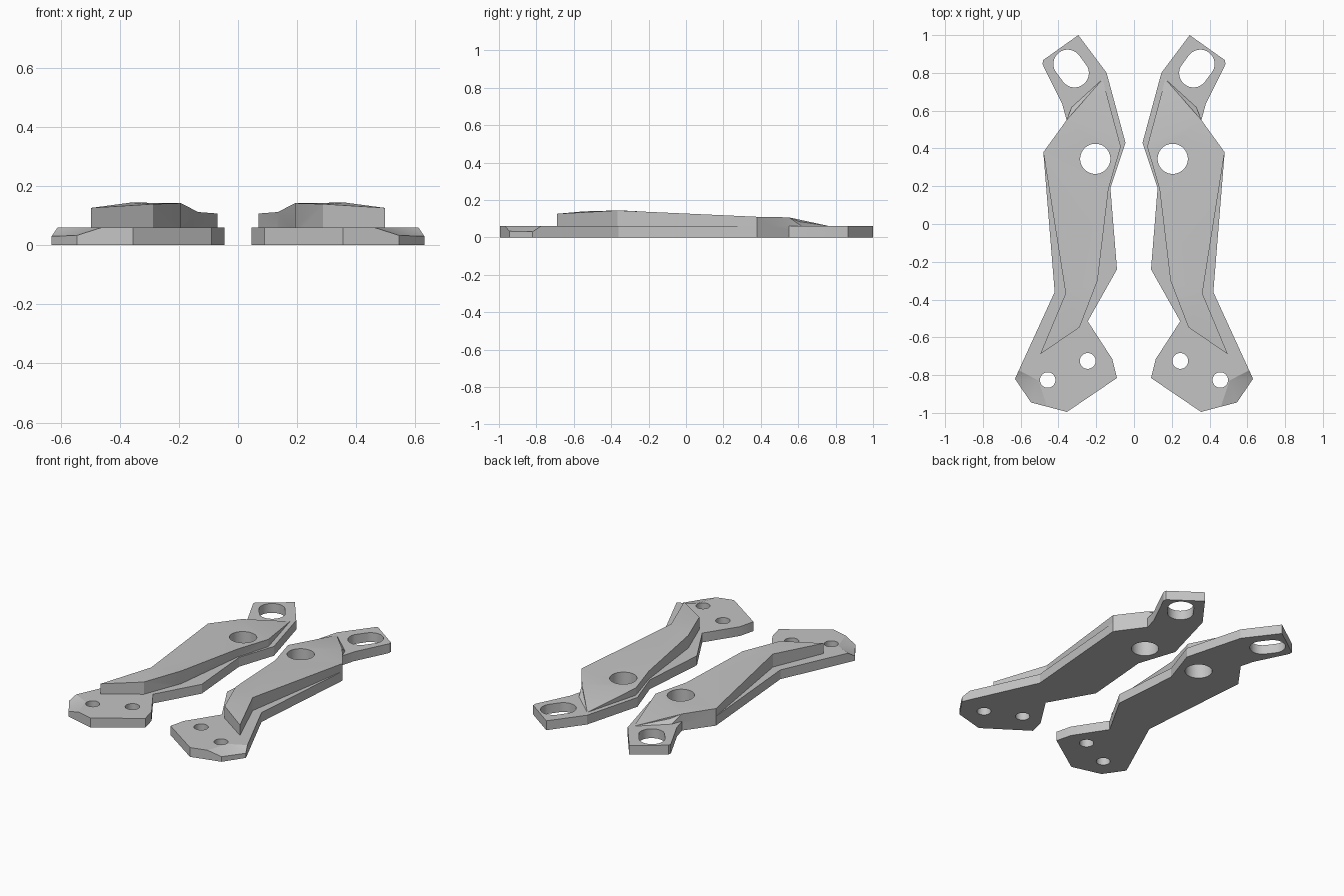
import bpy, bmesh, math
from mathutils import Vector, Matrix

cube = bpy.data.objects.get("Cube")
if cube:
    bpy.data.objects.remove(cube, do_unlink=True)

grey = bpy.data.materials.new("plain grey")
grey.use_nodes = True
tone = (0.55, 0.55, 0.55, 1)
grey.diffuse_color = tone
grey.node_tree.nodes["Principled BSDF"].inputs["Base Color"].default_value = tone


def prism(name, bottom, top, top_faces):
    """Closed solid from two matching loops, with chosen faces on top."""
    bm = bmesh.new()
    low = [bm.verts.new(p) for p in bottom]
    high = [bm.verts.new(p) for p in top]
    n = len(bottom)
    bm.faces.new(low)
    for i in range(n):
        j = (i + 1) % n
        bm.faces.new((low[i], low[j], high[j], high[i]))
    extra = {}
    for face in top_faces:
        verts = []
        for k in face:
            if isinstance(k, int):
                verts.append(high[k])
            else:
                if k not in extra:
                    extra[k] = bm.verts.new(k)
                verts.append(extra[k])
        bm.faces.new(verts)
    bmesh.ops.triangulate(bm, faces=bm.faces[:])
    bmesh.ops.recalc_face_normals(bm, faces=bm.faces[:])
    mesh = bpy.data.meshes.new(name)
    bm.to_mesh(mesh)
    bm.free()
    mesh.materials.append(grey)
    ob = bpy.data.objects.new(name, mesh)
    bpy.context.collection.objects.link(ob)
    return ob


def combine(target, tool, operation):
    mod = target.modifiers.new("combine", "BOOLEAN")
    mod.operation, mod.object, mod.solver = operation, tool, "EXACT"
    bpy.context.view_layer.objects.active = target
    bpy.ops.object.modifier_apply(modifier=mod.name)
    bpy.data.objects.remove(tool, do_unlink=True)


def hole(target, x, y, r, dx=0, dy=0, n=32):
    """Round hole, or a slot stretched along (dx, dy)."""
    loop = []
    for i in range(n):
        a = 2 * math.pi * (i + 0.5) / n
        c, s = math.cos(a), math.sin(a)
        side = math.copysign(1, c * dx + s * dy)
        loop.append((x + r * c + side * dx, y + r * s + side * dy))
    cutter = prism("hole_cutter", [(*p, -0.1) for p in loop],
                   [(*p, 0.3) for p in loop], [range(n)])
    cutter.hide_render = True
    combine(target, cutter, "DIFFERENCE")


# Base plate: flat outline with a lowered outer toe corner
T = 0.06
plate = [(0.295, 1.0, T), (0.145, 0.80, T), (0.045, 0.43, T), (0.125, 0.19, T),
         (0.09, -0.24, T), (0.245, -0.515, T), (0.115, -0.715, T),
         (0.09, -0.815, T), (0.355, -0.995, T), (0.46, -0.967, T),
         (0.545, -0.945, 0.033), (0.63, -0.82, 0.03), (0.61, -0.775, T),
         (0.42, -0.36, T), (0.48, 0.38, T), (0.357, 0.55, T),
         (0.38, 0.635, T), (0.484, 0.845, T), (0.482, 0.867, T)]
fold = (0.506, -0.828, T)
bracket = prism("right_bracket", [(x, y, 0) for x, y, z in plate], plate,
                [[*range(10), fold, *range(12, len(plate))],
                 [9, 10, fold], [10, 11, fold], [11, 12, fold]])

# Raised rib: angled body, tapering to a point at the back
rib = [(0.166, 0.767, T), (0.07, 0.41, 0.107), (0.135, 0.185, 0.112),
       (0.193, -0.30, 0.142), (0.288, -0.547, 0.139), (0.497, -0.69, 0.126),
       (0.362, -0.367, 0.144), (0.48, 0.38, 0.11), (0.357, 0.55, 0.107)]
body = prism("rib", [(x, y, 0.03) for x, y, z in rib], rib,
             [[0, 1, 8], [1, 2, 7, 8], [2, 3, 6, 7], [3, 4, 5, 6]])
combine(bracket, body, "UNION")

# Sloped sliver along the back outer edge of the rib
wedge_foot = [(0.166, 0.767, 0.04), (0.33, 0.618, 0.04), (0.357, 0.55, 0.04),
              (0.3, 0.6, 0.04)]
wedge_top = [(0.166, 0.767, T), (0.33, 0.618, T), (0.357, 0.55, 0.107),
             (0.3, 0.6, 0.094)]
wedge = prism("wedge", wedge_foot, wedge_top, [[0, 1, 3], [1, 2, 3]])
combine(bracket, wedge, "UNION")

# Bolt holes and the end slot
hole(bracket, 0.205, 0.345, 0.08)
hole(bracket, 0.245, -0.725, 0.042)
hole(bracket, 0.457, -0.826, 0.041)
hole(bracket, 0.333, 0.823, 0.076, 0.018, 0.024)

# Mirrored twin; the model's left is +x
bracket.name = "left_bracket"
mesh = bracket.data.copy()
mesh.transform(Matrix.Scale(-1, 4, Vector((1, 0, 0))))
mesh.flip_normals()
twin = bpy.data.objects.new("right_bracket", mesh)
bpy.context.collection.objects.link(twin)

for ob in (bracket, twin):
    bpy.ops.object.select_all(action="DESELECT")
    ob.select_set(True)
    bpy.context.view_layer.objects.active = ob
    bpy.ops.object.shade_smooth_by_angle(angle=math.radians(20))
